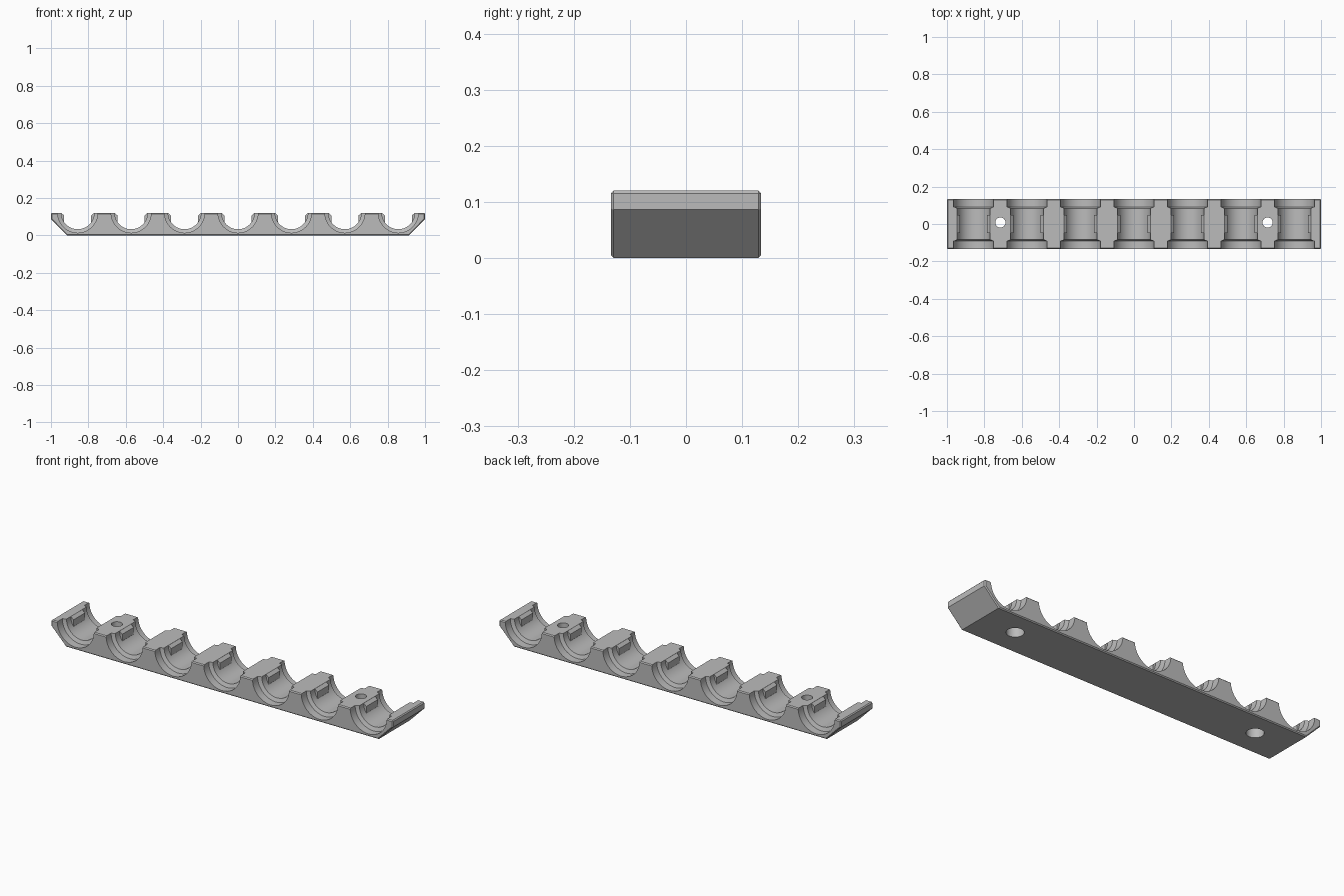
import bpy, bmesh, math
from mathutils import Vector

old = bpy.data.objects.get("Cube")
if old:
    bpy.data.objects.remove(old, do_unlink=True)

COUNT = 7
PITCH = 2 / COUNT
HALF_DEPTH = 0.134
TOP = 0.12
SOCKETS = [(i - COUNT // 2) * PITCH for i in range(COUNT)]

grey = bpy.data.materials.new("grey plastic")
grey.use_nodes = True
grey.diffuse_color = (0.5, 0.5, 0.5, 1)
grey.node_tree.nodes["Principled BSDF"].inputs["Base Color"].default_value = (0.5, 0.5, 0.5, 1)


def finish(bm, name):
    bmesh.ops.recalc_face_normals(bm, faces=bm.faces)
    mesh = bpy.data.meshes.new(name)
    bm.to_mesh(mesh)
    bm.free()
    mesh.materials.append(grey)
    obj = bpy.data.objects.new(name, mesh)
    bpy.context.collection.objects.link(obj)
    return obj


def prism(bm, outline, half_depth):
    """Extrude an x-z outline along y, centred on y = 0."""
    face = bm.faces.new([bm.verts.new((x, -half_depth, z)) for x, z in outline])
    out = bmesh.ops.extrude_face_region(bm, geom=[face])
    verts = [g for g in out["geom"] if isinstance(g, bmesh.types.BMVert)]
    bmesh.ops.translate(bm, verts=verts, vec=(0, 2 * half_depth, 0))


def lathe(bm, profile, centre, axis, sides):
    """Closed round solid from (distance, radius) pairs along the y or z axis."""
    rings = []
    for d, r in profile:
        ring = []
        for k in range(sides):
            a = math.tau * k / sides
            u, v = r * math.cos(a), r * math.sin(a)
            offset = Vector((u, d, v) if axis == "y" else (u, v, d))
            ring.append(bm.verts.new(Vector(centre) + offset))
        rings.append(ring)
    for low, high in zip(rings, rings[1:]):
        for k in range(sides):
            n = (k + 1) % sides
            bm.faces.new((low[k], low[n], high[n], high[k]))
    bm.faces.new(rings[0])
    bm.faces.new(rings[-1])


def cut(target, cutter):
    cutter.hide_render = True
    mod = target.modifiers.new("cut", "BOOLEAN")
    mod.operation = "DIFFERENCE"
    mod.solver = "EXACT"
    mod.object = cutter
    bpy.context.view_layer.objects.active = target
    bpy.ops.object.modifier_apply(modifier=mod.name)
    bpy.data.objects.remove(cutter, do_unlink=True)


# Long bar with sloped ends and chamfered edges
bm = bmesh.new()
right = [(0.915, 0), (1, 0.086), (1, TOP)]
prism(bm, right + [(-x, z) for x, z in reversed(right)], HALF_DEPTH)
edges = [e for e in bm.edges
         if abs(e.verts[0].co.y - e.verts[1].co.y) < 0.001
         or min(v.co.z for v in e.verts) > TOP - 0.001]
bmesh.ops.bevel(bm, geom=edges, offset=0.005, segments=1, affect="EDGES")
bar = finish(bm, "rack_bar")

# Round sockets, wider at both mouths
bm = bmesh.new()
mouth = [(0.084, 0.088), (0.092, 0.107), (0.2, 0.107)]
profile = [(-d, r) for d, r in reversed(mouth)] + mouth
for x in SOCKETS:
    lathe(bm, profile, (x, 0, TOP + 0.0005), "y", 64)
cut(bar, finish(bm, "socket_cutter"))

# Screw holes, wider underneath
bm = bmesh.new()
for side in (-1, 1):
    lathe(bm, [(-0.1, 0.042), (0.07, 0.042), (0.0705, 0.027), (0.2, 0.027)],
          (side * 2.5 * PITCH, 0.008, 0), "z", 32)
cut(bar, finish(bm, "screw_hole_cutter"))

# Small retaining tabs on both walls of every socket
bm = bmesh.new()
tab = [(0.0725, 0.068), (0.0725, 0.106), (0.088, 0.1197), (0.097, 0.1197), (0.097, 0.068)]
for x in SOCKETS:
    for side in (-1, 1):
        prism(bm, [(x + side * dx, z) for dx, z in tab], 0.048)
tabs = finish(bm, "retaining_tabs")

# Smooth round walls, sharp edges
bpy.ops.object.select_all(action="DESELECT")
bar.select_set(True)
bpy.context.view_layer.objects.active = bar
bpy.ops.object.shade_smooth_by_angle(angle=math.radians(25))
